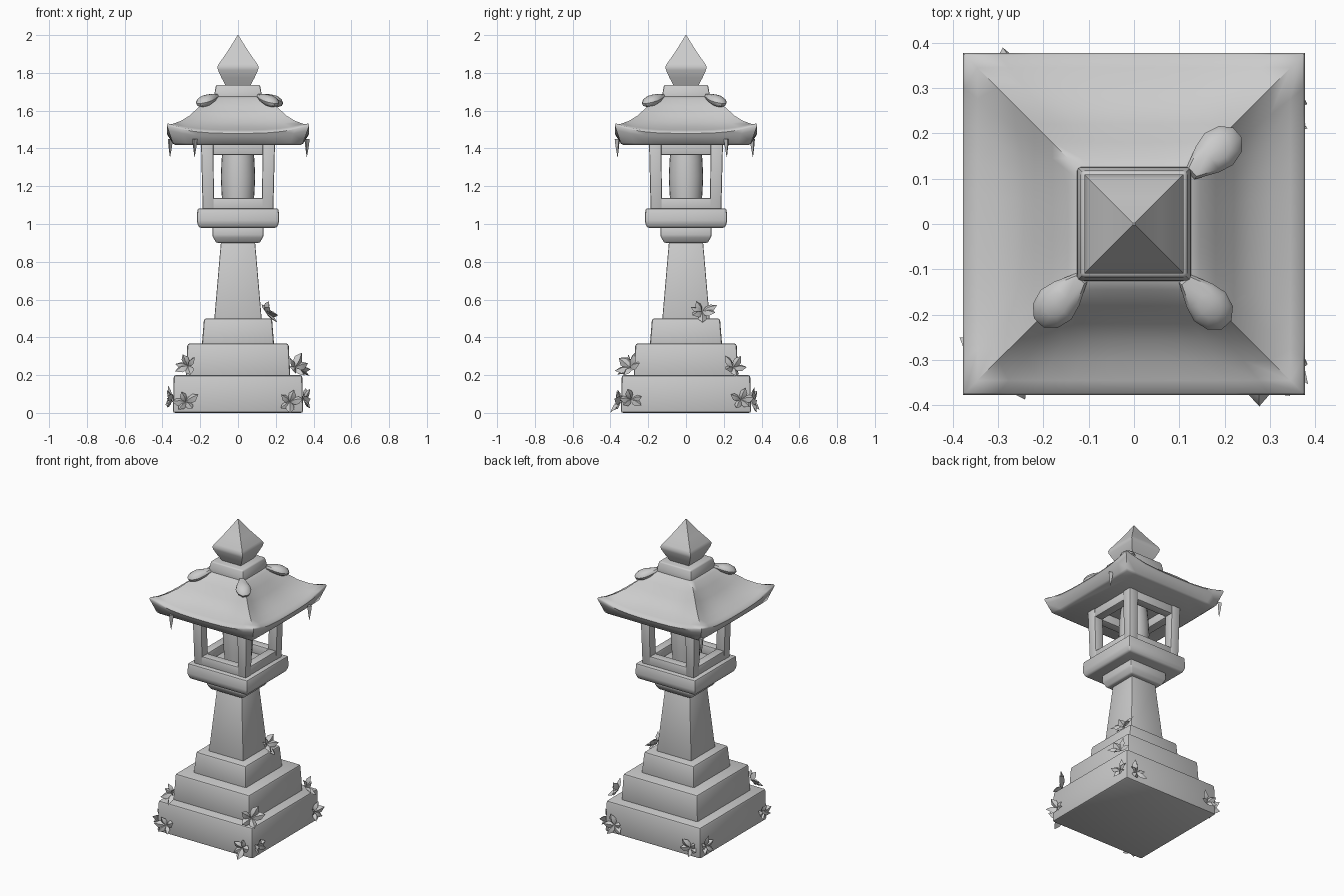
import bpy, bmesh, math, random
from mathutils import Vector, Matrix

if "Cube" in bpy.data.objects:
    bpy.data.objects.remove(bpy.data.objects["Cube"])

random.seed(4)
stone = bpy.data.materials.new("grey_stone")
stone.diffuse_color = (0.6, 0.6, 0.6, 1)
stone.use_nodes = True
stone.node_tree.nodes["Principled BSDF"].inputs["Base Color"].default_value = stone.diffuse_color


def finish(name, bm, bevel=0.0, angle=40):
    bmesh.ops.recalc_face_normals(bm, faces=bm.faces)
    if bevel:
        bmesh.ops.bevel(bm, geom=list(bm.edges), offset=bevel, segments=2,
                        profile=0.5, affect='EDGES', clamp_overlap=True)
    for f in bm.faces:
        f.smooth = True
    me = bpy.data.meshes.new(name)
    bm.to_mesh(me)
    bm.free()
    me.set_sharp_from_angle(angle=math.radians(angle))
    me.materials.append(stone)
    ob = bpy.data.objects.new(name, me)
    bpy.context.collection.objects.link(ob)
    return ob


def loft(bm, rings):
    """Bridge equal-length point rings and cap both ends."""
    rows = [[bm.verts.new(p) for p in r] for r in rings]
    n = len(rows[0])
    for a, b in zip(rows, rows[1:]):
        for i in range(n):
            bm.faces.new((a[i], a[(i + 1) % n], b[(i + 1) % n], b[i]))
    bm.faces.new(rows[0])
    bm.faces.new(rows[-1])


def square(h, z, cx=0, cy=0, hy=None):
    hy = hy or h
    return [(cx - h, cy - hy, z), (cx + h, cy - hy, z),
            (cx + h, cy + hy, z), (cx - h, cy + hy, z)]


def block(name, profile, bevel=0.012, angle=40):
    bm = bmesh.new()
    loft(bm, [square(h, z) for h, z in profile])
    return finish(name, bm, bevel, angle)


# Stepped base, column and platform
block("base_step", [(0.345, 0), (0.34, 0.2)])
block("middle_step", [(0.277, 0.19), (0.268, 0.367)])
block("upper_step", [(0.192, 0.35), (0.18, 0.5)])
block("column", [(0.126, 0.49), (0.09, 0.91)], 0.006)
block("column_collar", [(0.115, 0.9), (0.135, 0.935), (0.135, 0.985)], 0.008)
block("platform", [(0.205, 0.98), (0.218, 1.01), (0.215, 1.082)], 0.01)

# Light chamber: four posts with beams above and below the windows
for sx in (-1, 1):
    for sy in (-1, 1):
        bm = bmesh.new()
        loft(bm, [square(0.03, 1.07, sx * 0.157, sy * 0.157),
                  square(0.033, 1.44, sx * 0.163, sy * 0.163)])
        finish("chamber_post", bm, 0.008)
for k in range(4):
    for nm, z0, z1, r in (("sill", 1.07, 1.137, 0.157), ("lintel", 1.365, 1.44, 0.162)):
        bm = bmesh.new()
        loft(bm, [square(0.15, z, 0, -r, 0.028) for z in (z0, z1)])
        bm.transform(Matrix.Rotation(k * math.pi / 2, 4, 'Z'))
        finish("window_" + nm, bm, 0.006)

# Round lamp inside the chamber
bm = bmesh.new()
loft(bm, [[(r * math.cos(i * math.tau / 24), r * math.sin(i * math.tau / 24), z)
           for i in range(24)]
          for r, z in ((0.078, 1.075), (0.087, 1.16), (0.091, 1.25), (0.087, 1.34), (0.078, 1.43))])
finish("lamp", bm)

# Roof: square rings sagging along the sides and lifted at the corners
N = 10
rows = [(0.115, 1.68, 0), (0.145, 1.662, 0.005), (0.18, 1.622, 0.02), (0.22, 1.573, 0.035),
        (0.255, 1.538, 0.037), (0.30, 1.515, 0.032), (0.345, 1.497, 0.033), (0.372, 1.489, 0.042),
        (0.377, 1.480, 0.042), (0.368, 1.462, 0.034), (0.345, 1.426, 0.004), (0.332, 1.419, 0)]
rings = []
for h, z, lift in rows:
    ring = []
    for k in range(4):
        for i in range(N):
            s = -1 + 2 * i / N
            p = Vector((s * h, -h, z + lift * abs(s) ** 3))
            ring.append(Matrix.Rotation(k * math.pi / 2, 3, 'Z') @ p)
    rings.append(ring)
bm = bmesh.new()
loft(bm, rings)
finish("roof", bm, 0, 50)

# Cap and pointed finial
block("roof_cap", [(0.126, 1.64), (0.125, 1.69), (0.116, 1.737)], 0.008)
block("finial", [(0.064, 1.73), (0.088, 1.775), (0.106, 1.815), (0.109, 1.832),
                 (0.1, 1.85), (0.06, 1.907), (0.028, 1.957), (0.002, 2.0)], 0, 50)

# Moss lumps on three roof corners, pointed towards the cap
for x, y in ((0.187, 0.165), (-0.172, -0.178), (0.167, -0.182)):
    bm = bmesh.new()
    bmesh.ops.create_uvsphere(bm, u_segments=10, v_segments=6, radius=1)
    for v in bm.verts:
        if v.co.x < -0.8:
            v.co.x -= 0.5
        v.co = Vector((v.co.x * 0.058, v.co.y * 0.047, v.co.z * 0.03 - v.co.x * 0.016))
    bm.transform(Matrix.Translation((x, y, 1.653)) @ Matrix.Rotation(math.atan2(y, x), 4, 'Z'))
    finish("roof_moss", bm)

# Drips hanging from the eaves
for x, y in ((-0.23, -0.362), (0.364, 0.216), (-0.36, 0.354)):
    bm = bmesh.new()
    loft(bm, [[(x + r * math.cos(a), y + r * math.sin(a), z)
               for a in (0.3, 2.4, 4.5)] for r, z in ((0.016, 1.45), (0.011, 1.41), (0.001, 1.355))])
    finish("eave_drip", bm)


def leaf(bm, p, d, up, length, width):
    d = d.normalized()
    side = d.cross(up).normalized()
    nrm = side.cross(d)
    outline = [(0, 0), (0.3, 0.42), (0.62, 0.45), (1, 0), (0.62, -0.45), (0.3, -0.42)]
    vs = [bm.verts.new(p + d * length * t + side * width * s - nrm * 0.012 * abs(s))
          for t, s in outline]
    mid = p + d * length * 0.48
    for off in (0.014, -0.004):
        c = bm.verts.new(mid + nrm * off)
        for i in range(6):
            bm.faces.new((vs[i], vs[(i + 1) % 6], c))


def cluster(p, n, count, length):
    """Spray of leaves around p, facing along n."""
    p, n = Vector(p), Vector(n).normalized()
    u = n.cross(Vector((0, 0, 1))).normalized()
    v = u.cross(n)
    bm = bmesh.new()
    start = random.random() * math.tau
    for i in range(count):
        a = start + i * math.tau / count + random.uniform(-0.3, 0.3)
        d = u * math.cos(a) + v * math.sin(a) * 0.7 + n * random.uniform(0.2, 0.6)
        size = length * random.uniform(0.85, 1.15)
        leaf(bm, p, d, n + Vector((0, 0, 0.3)), size, size * 0.62)
    finish("leaf_cluster", bm, 0, 30)


# Leaves around the base corners, on the steps and beside the column
for sx in (-1, 1):
    for sy in (-1, 1):
        cluster((sx * 0.275, sy * 0.347, 0.058), (0, sy, 0.15), 5, 0.07)
        cluster((sx * 0.347, sy * 0.29, 0.07), (sx, 0, 0.15), 5, 0.068)
cluster((-0.265, -0.295, 0.25), (-0.5, -1, 0.4), 5, 0.075)
cluster((0.3, -0.295, 0.24), (1, -0.9, 0.4), 5, 0.08)
cluster((0.315, 0.25, 0.24), (1, 0.4, 0.4), 5, 0.07)
cluster((0.145, 0.085, 0.535), (1, 0.1, 0.5), 6, 0.08)
